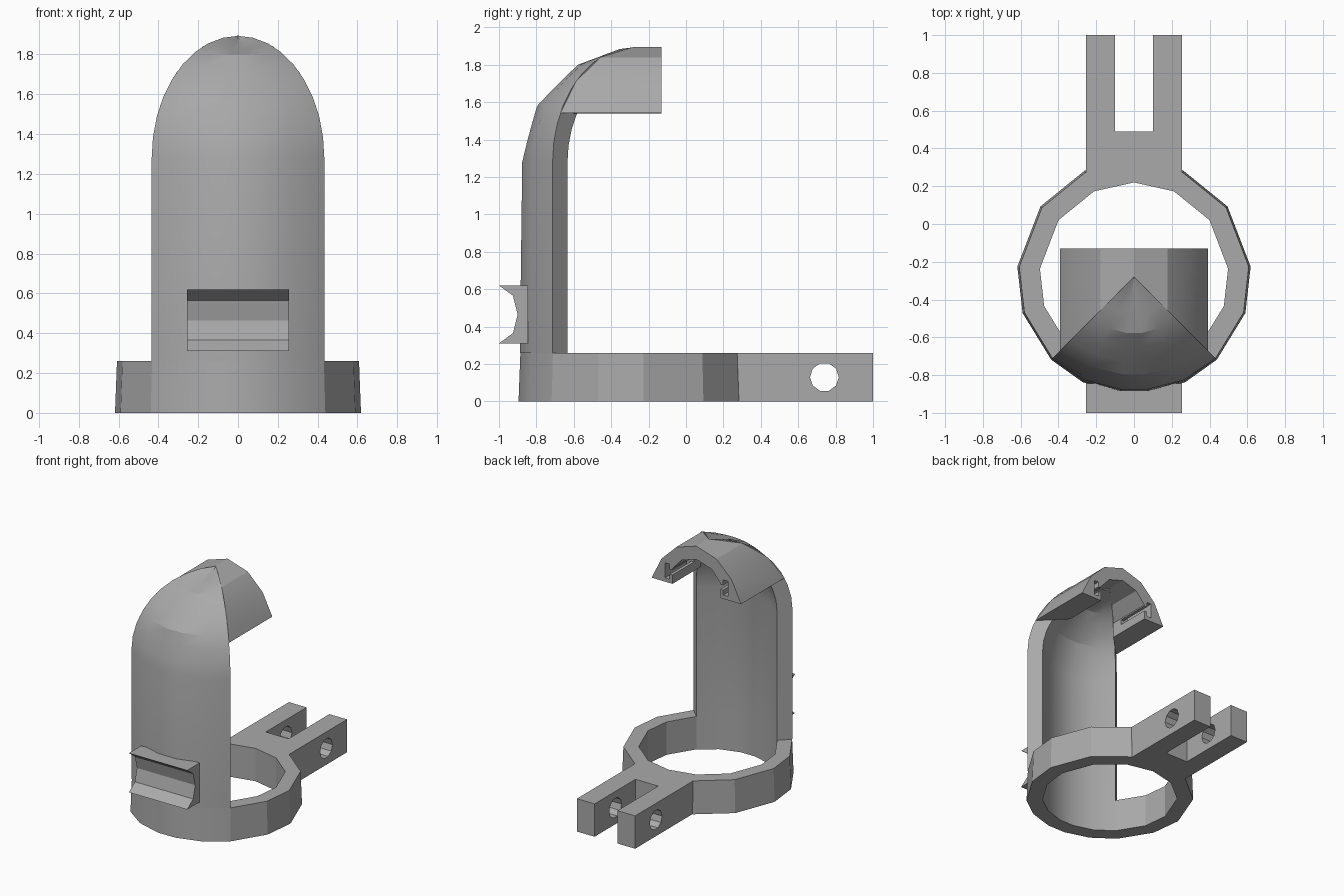
import bpy, bmesh
from math import sin, cos, radians

if "Cube" in bpy.data.objects:
    bpy.data.objects.remove(bpy.data.objects["Cube"])

grey = bpy.data.materials.new("plain_grey")
grey.use_nodes = True
grey.diffuse_color = (0.4, 0.4, 0.4, 1)
grey.node_tree.nodes["Principled BSDF"].inputs["Base Color"].default_value = (0.4, 0.4, 0.4, 1)

CY = -0.28            # y of the vertical axis of ring and dome
OUTER, INNER = 0.613, 0.5
EQUATOR = 1.28        # height where the dome starts
BASE = 0.26           # height of ring and fork


def loft(name, loops, cyclic=False):
    """Skin equal closed loops of points, capping the ends unless cyclic."""
    bm = bmesh.new()
    rows = [[bm.verts.new(p) for p in loop] for loop in loops]
    pairs = list(zip(rows, rows[1:] + rows[:1]))
    for a, b in pairs if cyclic else pairs[:-1]:
        for i in range(len(a)):
            j = (i + 1) % len(a)
            bm.faces.new((a[i], a[j], b[j], b[i]))
    if not cyclic:
        bm.faces.new(rows[0])
        bm.faces.new(rows[-1])
    bmesh.ops.remove_doubles(bm, verts=bm.verts, dist=0.0005)
    bmesh.ops.recalc_face_normals(bm, faces=bm.faces)
    mesh = bpy.data.meshes.new(name)
    bm.to_mesh(mesh)
    bm.free()
    mesh.materials.append(grey)
    obj = bpy.data.objects.new(name, mesh)
    bpy.context.collection.objects.link(obj)
    return obj


def activate(obj):
    bpy.ops.object.select_all(action='DESELECT')
    obj.select_set(True)
    bpy.context.view_layer.objects.active = obj


def cut(obj, cutter):
    """Subtract the cutter and throw it away."""
    cutter.hide_render = True
    mod = obj.modifiers.new("cut", 'BOOLEAN')
    mod.operation, mod.solver, mod.object = 'DIFFERENCE', 'EXACT', cutter
    activate(obj)
    bpy.ops.object.modifier_apply(modifier=mod.name)
    bpy.data.objects.remove(cutter)


def polar(r, a, z):
    """Point around the axis; angle zero faces the front."""
    return (r * sin(radians(a)), CY - r * cos(radians(a)), z)


def mirrored(half):
    """Half profile ending on the centre line, continued on the other side."""
    return half + [(-p[0],) + tuple(p[1:]) for p in half[-2::-1]]


# Ring around the base
right_angles = [7, 26, 45, 72, 95, 127, 155]
angles = right_angles + [180] + [-a for a in reversed(right_angles)]
ring = loft("base_ring", [
    [polar(0.62, a, 0), polar(0.61, a, BASE), polar(INNER, a, BASE), polar(INNER, a, 0)]
    for a in angles], cyclic=True)

# Quarter shell rising from the ring and closing in a faceted dome
fan = [-45, -26, -7, 7, 26, 45]


def shell_row(lat, z0):
    points = []
    for radius, spread in ((OUTER, fan), (INNER, fan[::-1])):
        for a in spread:
            # coarse chords at the middle, true circle at the cut edges
            chord = cos(radians(15)) / cos(radians(lat % 30 - 15))
            middle = 1 - abs(a) / 45
            k = 1 - middle * (1 - chord)
            if radius == OUTER and lat < 90 and z0 > BASE:
                k -= 0.025 * middle
            points.append(polar(radius * k * cos(radians(lat)), a,
                                z0 + radius * k * sin(radians(lat))))
    return points


shell = loft("dome_shell", [shell_row(0, BASE)] +
             [shell_row(lat, EQUATOR) for lat in range(0, 90, 10)] +
             [shell_row(89.9, EQUATOR)])

# Arch reaching back from the diagonal edges of the dome
outer_half = [(0.433 * cos(radians(t)), EQUATOR + OUTER * sin(radians(t)))
              for t in (25.2, 45, 66, 90)]
outer_half[-1] = (0, 1.895)
inner_half = [(0.21, 1.54), (0.21, 1.66), (0.13, 1.75), (0, 1.79)]
arch_back = -0.13
arch = loft("rear_arch", [
    [(ox, arch_back, oz), (ox, CY - abs(ox), oz), (ix, CY - abs(ix), iz), (ix, arch_back, iz)]
    for (ox, oz), (ix, iz) in zip(mirrored(outer_half), mirrored(inner_half))])

# T-shaped slots inside the arch
tee = [(0.1, 1.61), (0.235, 1.61), (0.235, 1.57), (0.275, 1.57),
       (0.275, 1.69), (0.235, 1.69), (0.235, 1.65), (0.1, 1.65)]
for side in (1, -1):
    cut(arch, loft("slot_cutter", [[(side * x, y, z) for x, z in tee] for y in (-0.4, 0)]))

# Fork at the rear with a cross hole
fork_half = [(0.255, 0.25), (0.255, 1), (0.1, 1), (0.1, 0.49)]
fork_outline = fork_half + [(-x, y) for x, y in reversed(fork_half)]
fork = loft("rear_fork", [[(x, y, z) for x, y in fork_outline] for z in (0, BASE)])
hole = [(0.74 + 0.077 * cos(radians(t)), 0.13 + 0.077 * sin(radians(t)))
        for t in range(0, 360, 36)]
cut(fork, loft("hole_cutter", [[(x, y, z) for y, z in hole] for x in (-0.4, 0.4)]))

# Grooved block on the front
groove = [(-0.845, 0.31), (-1, 0.31), (-0.925, 0.365), (-0.9, 0.465),
          (-0.925, 0.565), (-1, 0.62), (-0.845, 0.62)]
block = loft("front_grooved_block", [[(x, y, z) for y, z in groove] for x in (-0.255, 0.255)])

for obj in (ring, shell, arch, fork, block):
    activate(obj)
    bpy.ops.object.shade_smooth_by_angle(angle=radians(20))
